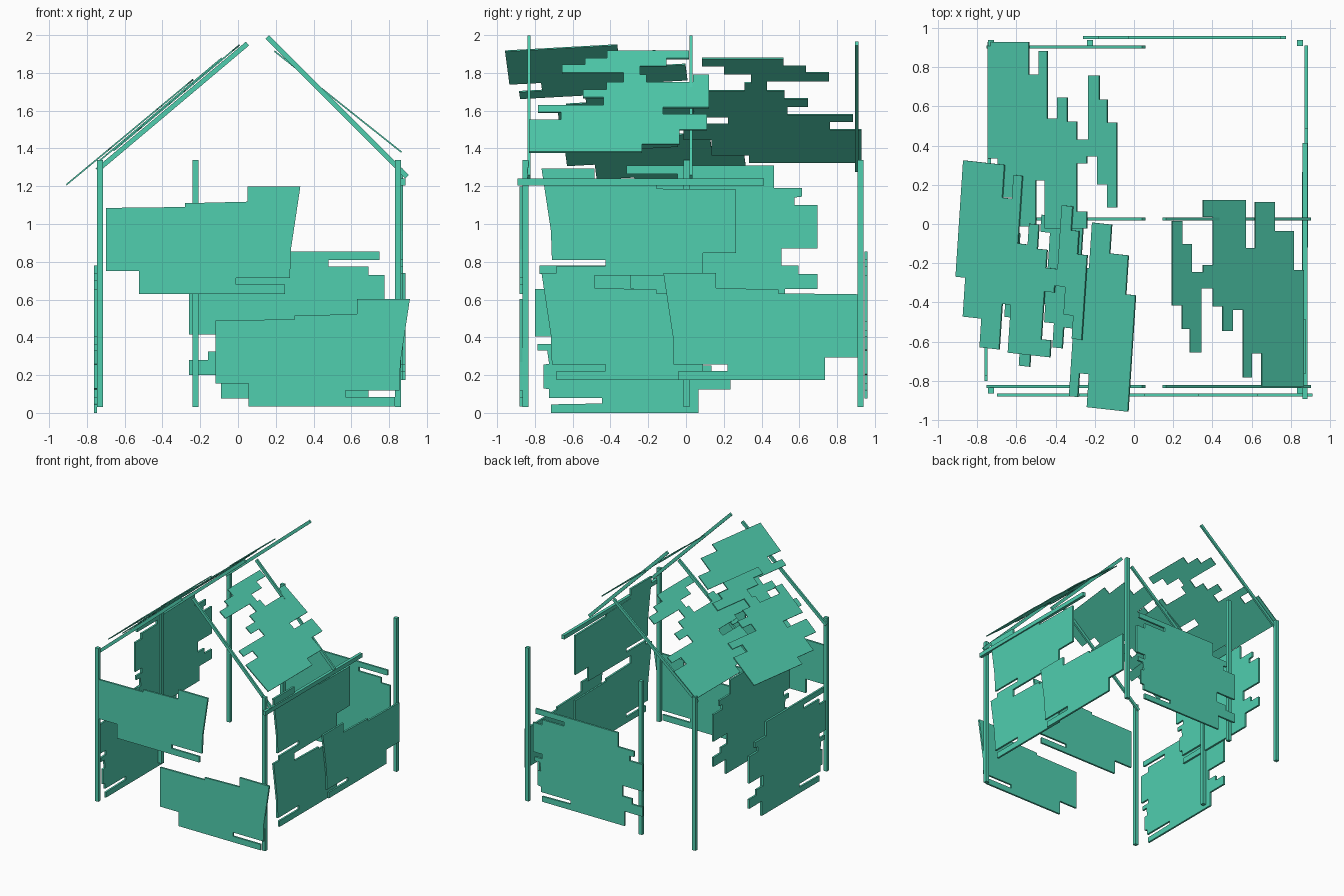
import bpy, bmesh, math
from mathutils import Vector

if "Cube" in bpy.data.objects:
    bpy.data.objects.remove(bpy.data.objects["Cube"])

mat = bpy.data.materials.new("weathered_green")
mat.diffuse_color = (0.08, 0.62, 0.43, 1)
mat.use_nodes = True
mat.node_tree.nodes["Principled BSDF"].inputs["Base Color"].default_value = mat.diffuse_color


def finish(name, bm):
    bmesh.ops.recalc_face_normals(bm, faces=bm.faces)
    me = bpy.data.meshes.new(name)
    bm.to_mesh(me)
    bm.free()
    ob = bpy.data.objects.new(name, me)
    bpy.context.collection.objects.link(ob)
    me.materials.append(mat)


def sheet(name, outline, origin, u, v, thick):
    """Flat outline laid on axes u, v and thickened evenly about its plane."""
    o, u, v = Vector(origin), Vector(u).normalized(), Vector(v).normalized()
    n = u.cross(v)
    bm = bmesh.new()
    verts = [bm.verts.new(o + u * a + v * b - n * thick / 2) for a, b in outline]
    face = bm.faces.new(verts)
    ext = bmesh.ops.extrude_face_region(bm, geom=[face])["geom"]
    bmesh.ops.translate(bm, vec=n * thick,
                        verts=[g for g in ext if isinstance(g, bmesh.types.BMVert)])
    finish(name, bm)


def box(name, lo, hi):
    (x0, y0, z0), (x1, y1, z1) = lo, hi
    sheet(name, [(0, 0), (x1 - x0, 0), (x1 - x0, y1 - y0), (0, y1 - y0)],
          (x0, y0, (z0 + z1) / 2), (1, 0, 0), (0, 1, 0), z1 - z0)


# Broken plank outlines: short wall panel, tall wall panel, roof panel
SHORT = [(0, .455), (0, .12), (.175, .12), (.175, 0), (.95, 0), (.95, .05),
         (.69, .05), (.69, .083), (.975, .083), (.98, .235), (1.03, .568),
         (.75, .568), (.75, .488), (.42, .48), (.42, .46)]
TALL = [(.17, 0), (.95, 0), (.95, .045), (.68, .05), (.68, .08), (.96, .08),
        (.96, .125), (.99, .13), (.99, .255), (.96, .26), (.97, .33), (1.02, .33),
        (1.02, .365), (.95, .365), (.95, .405), (1.035, .405), (1.035, .655),
        (.95, .655), (.95, .70), (.74, .70), (.74, .735), (1.01, .735), (1.01, .78),
        (.23, .78), (.23, .66), (.08, .66), (.08, .615), (.12, .61), (.12, .57),
        (0, .57), (0, .34), (.19, .34), (.19, .25), (.10, .25), (.10, .205),
        (0, .205), (0, .125), (.17, .125)]
ROOF = [(0, 0), (.274, 0), (.274, .168), (.339, .168), (.339, .046), (.397, .046),
        (.397, .392), (.463, .392), (.463, .285), (.528, .285), (.528, .408),
        (.593, .408), (.593, .5), (.671, .5), (.671, .173), (.743, .173),
        (.743, .295), (.795, .295), (.795, .413), (.86, .413), (.86, .846),
        (.795, .846), (.795, .728), (.73, .728), (.73, .586), (.658, .586),
        (.658, .621), (.593, .621), (.593, .866), (.658, .866), (.658, .953),
        (.378, .953), (.378, .708), (.319, .708), (.319, .942), (.189, .942),
        (.189, .795), (.065, .795), (.065, .596), (0, .596)]

# Posts
for name, x, y in [("front_left_post", -.73, -.85), ("front_right_post", .847, -.85),
                   ("back_left_post", -.73, .924), ("back_right_post", .847, .924),
                   ("back_middle_post", -.225, .924), ("left_middle_post", -.73, .003)]:
    box(name, (x - .016, y - .015, .03), (x + .016, y + .015, 1.34))

# Right wall top beam
box("right_beam", (.86, -.893, 1.205), (.886, .413, 1.24))

# Rafters
def rafter(name, y, low, high):
    a, b = Vector((low[0], y, low[1])), Vector((high[0], y, high[1]))
    d = b - a
    w, v = .013, d.normalized().cross(Vector((0, 1, 0)))
    sheet(name, [(0, -w), (d.length, -w), (d.length, w), (0, w)], a, d, v, .016)

for tag, y in (("front", -.83), ("middle", .026), ("back", .904)):
    rafter(tag + "_left_rafter", y, (-.745, 1.285), (.05, 1.955))
    if tag != "back":
        rafter(tag + "_right_rafter", y, (.895, 1.25), (.155, 1.99))

# Wall panels
X, NY, Z = (1, 0, 0), (0, -1, 0), (0, 0, 1)
for name, shape, origin, u in [
        ("front_upper_panel", SHORT, (-.7, -.873, .63), X),
        ("front_lower_panel", SHORT, (-.12, -.873, .035), X),
        ("right_upper_panel", SHORT, (.866, .265, .727), NY),
        ("right_lower_front_panel", SHORT, (.866, .265, .173), NY),
        ("right_lower_back_panel", SHORT, (.879, .91, .173), NY),
        ("left_upper_panel", TALL, (-.739, .695, .53), NY),
        ("left_lower_panel", TALL, (-.755, .235, 0), NY),
        ("back_panel", TALL, (-.26, .952, .075), X)]:
    sheet(name, shape, origin, u, Z, .016)

# Roof panels: side is the x direction of u, rise its vertical sign, twist in plane
for name, origin, side, rise, vy, pitch, twist in [
        ("right_roof_panel", (.866, -.83, 1.38), -1, 1, 1, 38.5, 0),
        ("left_back_roof_panel", (-.745, .93, 1.325), 1, 1, -1, 40, 0),
        ("left_front_roof_panel", (-.87, .325, 1.24), 1, 1, -1, 39.7, .085),
        ("left_ridge_roof_panel", (-.03, -.958, 1.916), -1, -1, 1, 40, .085)]:
    p = math.radians(pitch)
    u0 = Vector((side * math.cos(p), 0, rise * math.sin(p)))
    v0 = Vector((0, vy, 0))
    c, s = math.cos(twist), math.sin(twist)
    sheet(name, ROOF, origin, u0 * c + v0 * s, v0 * c - u0 * s, .008)
